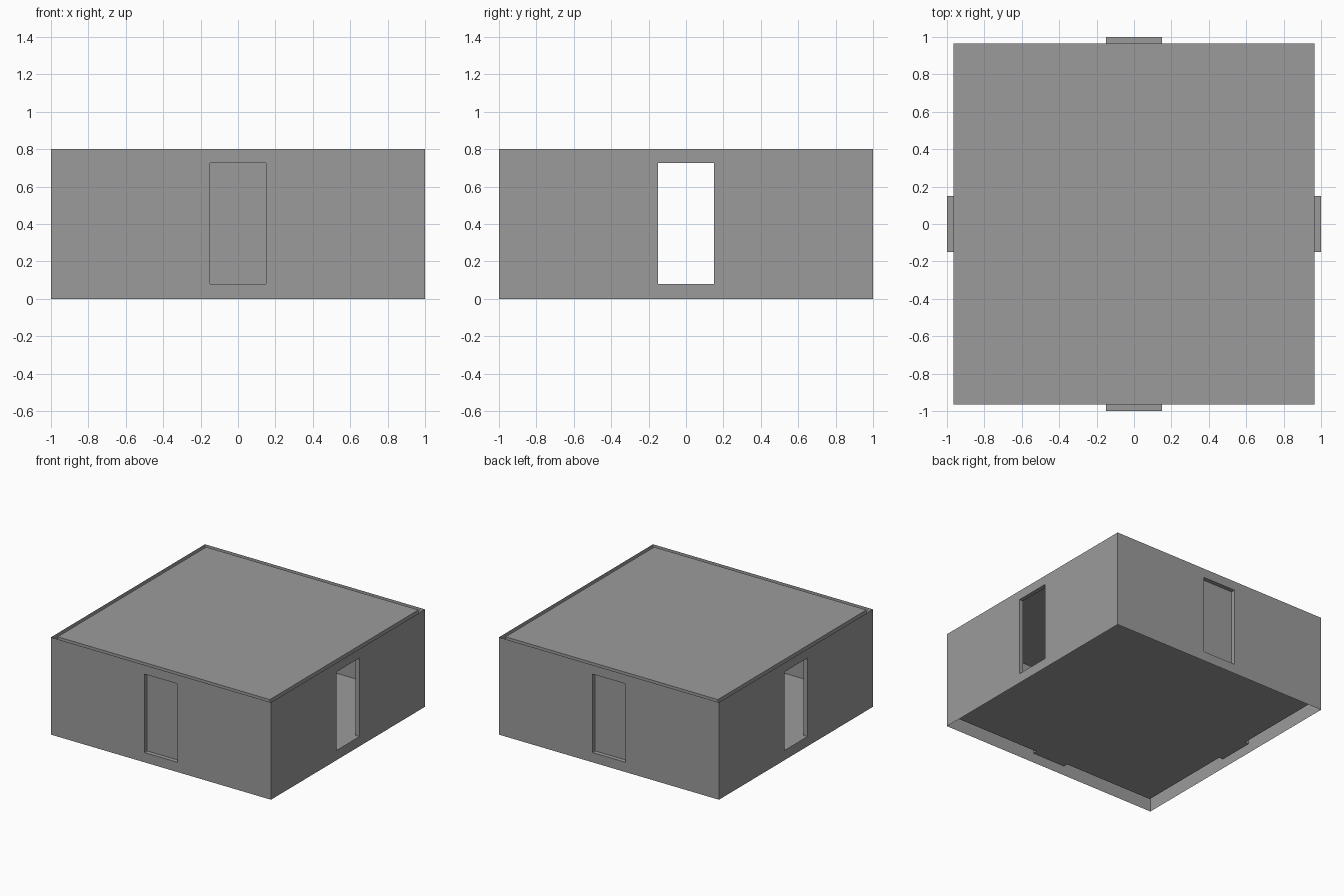
import bpy
import bmesh
from math import radians
from mathutils import Matrix

cube = bpy.data.objects.get("Cube")
if cube:
    bpy.data.objects.remove(cube, do_unlink=True)

OUTER, INNER, HEIGHT = 1.0, 0.965, 0.8
DOOR, SILL, LINTEL = 0.15, 0.08, 0.725

grey = bpy.data.materials.new("plain grey")
grey.use_nodes = True
colour = (0.33, 0.33, 0.33, 1)
grey.diffuse_color = colour
grey.node_tree.nodes["Principled BSDF"].inputs["Base Color"].default_value = colour


def turned(quarters):
    return Matrix.Rotation(radians(90 * quarters), 3, 'Z')


def quad(bm, points, quarters=0):
    turn = turned(quarters)
    bm.faces.new([bm.verts.new(turn @ Matrix.Translation(p).translation) for p in points])


def wall(bm, half, bottom, quarters, opening):
    """Front-facing sheet, turned into place, with an optional doorway."""
    xs = (-half, -DOOR, DOOR, half)
    zs = [bottom, SILL, LINTEL, HEIGHT]
    for i in range(3):
        for k in range(3):
            if (opening and i == 1 and k == 1) or zs[k] == zs[k + 1]:
                continue
            x0, x1, z0, z1 = xs[i], xs[i + 1], zs[k], zs[k + 1]
            quad(bm, [(x0, -half, z0), (x1, -half, z0),
                      (x1, -half, z1), (x0, -half, z1)], quarters)


def finish(name, bm):
    bmesh.ops.remove_doubles(bm, verts=bm.verts, dist=0.0001)
    bmesh.ops.dissolve_limit(bm, angle_limit=0.01, verts=bm.verts, edges=bm.edges)
    mesh = bpy.data.meshes.new(name)
    bm.to_mesh(mesh)
    bm.free()
    mesh.materials.append(grey)
    obj = bpy.data.objects.new(name, mesh)
    bpy.context.collection.objects.link(obj)


# Outer walls: thin sheets with a doorway on each side
bm = bmesh.new()
for q in range(4):
    wall(bm, OUTER, 0, q, True)
finish("outer_walls", bm)

# Inner room walls: open at the sides, closed at front and back
bm = bmesh.new()
for q in range(4):
    wall(bm, INNER, SILL, q, q % 2 == 1)
finish("room_walls", bm)

# Floor and roof
for name, z in (("floor", SILL), ("roof", HEIGHT)):
    bm = bmesh.new()
    quad(bm, [(-INNER, -INNER, z), (INNER, -INNER, z),
              (INNER, INNER, z), (-INNER, INNER, z)])
    finish(name, bm)

# Door frames joining the outer walls to the room
sides = ("front", "left", "back", "right")
ring = [(-DOOR, SILL), (DOOR, SILL), (DOOR, LINTEL), (-DOOR, LINTEL)]
for q, side in enumerate(sides):
    bm = bmesh.new()
    for (xa, za), (xb, zb) in zip(ring, ring[1:] + ring[:1]):
        quad(bm, [(xa, -OUTER, za), (xb, -OUTER, zb),
                  (xb, -INNER, zb), (xa, -INNER, za)], q)
    finish(side + "_door_frame", bm)
